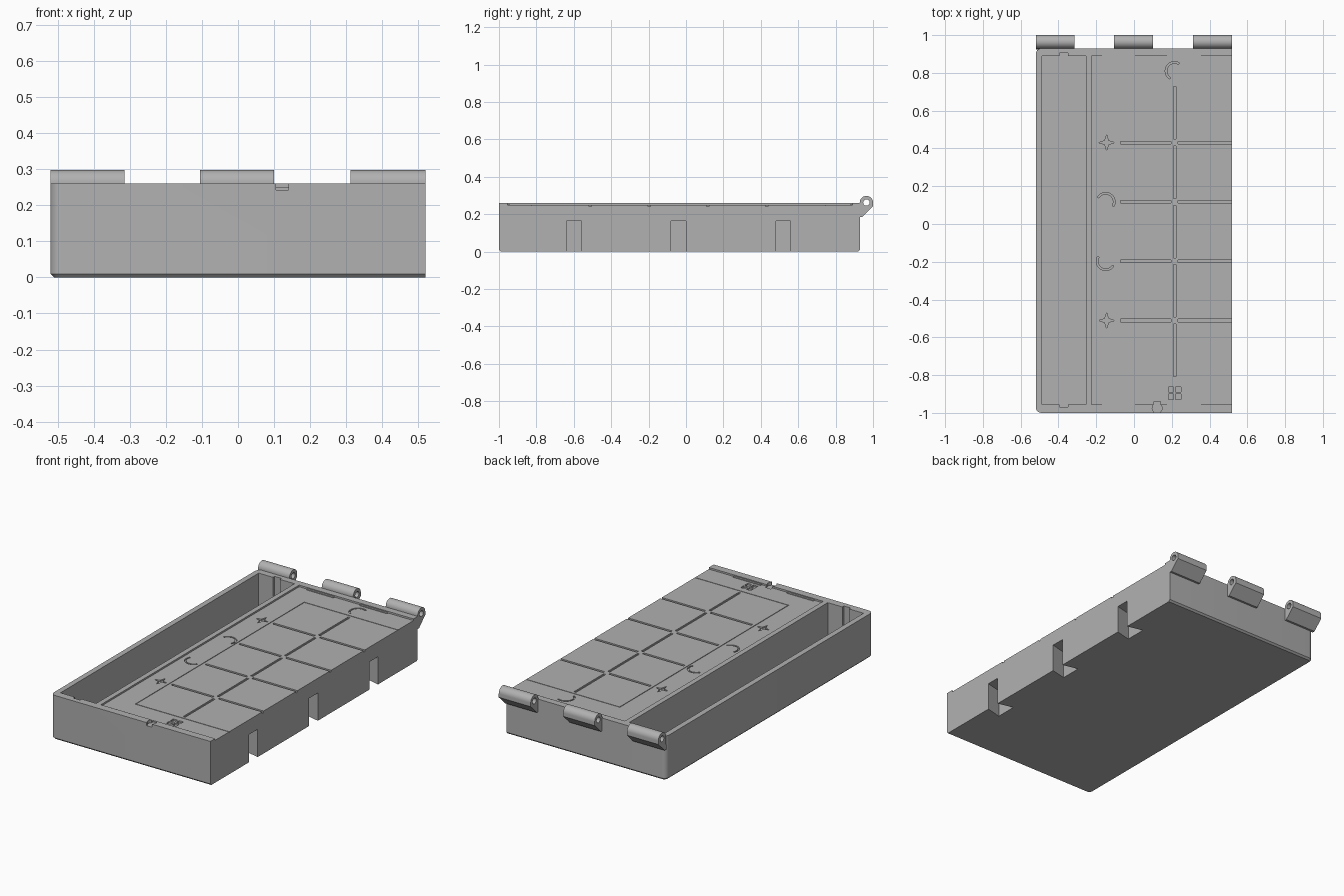
import bpy, bmesh, math

old = bpy.data.objects.get("Cube")
if old:
    bpy.data.objects.remove(old, do_unlink=True)

grey = bpy.data.materials.new("plain_grey")
grey.use_nodes = True
COLOUR = (0.44, 0.44, 0.44, 1)
grey.diffuse_color = COLOUR
grey.node_tree.nodes["Principled BSDF"].inputs["Base Color"].default_value = COLOUR


def loft(name, rings):
    """Closed solid through matching rings of 3D points."""
    bm = bmesh.new()
    loops = [[bm.verts.new(p) for p in ring] for ring in rings]
    n = len(loops[0])
    bm.faces.new(loops[0])
    bm.faces.new(loops[-1])
    for a, b in zip(loops, loops[1:]):
        for i in range(n):
            j = (i + 1) % n
            bm.faces.new((a[i], a[j], b[j], b[i]))
    bmesh.ops.recalc_face_normals(bm, faces=bm.faces)
    mesh = bpy.data.meshes.new(name)
    bm.to_mesh(mesh)
    bm.free()
    mesh.materials.append(grey)
    ob = bpy.data.objects.new(name, mesh)
    bpy.context.collection.objects.link(ob)
    return ob


def prism(name, pts, lo, hi, axis="z"):
    if axis == "z":
        return loft(name, [[(a, b, h) for a, b in pts] for h in (lo, hi)])
    return loft(name, [[(h, a, b) for a, b in pts] for h in (lo, hi)])


def rect(x0, x1, y0, y1):
    return [(x0, y0), (x1, y0), (x1, y1), (x0, y1)]


def arc(cx, cy, r, start, end, n):
    angles = [math.radians(start + (end - start) * i / n) for i in range(n + 1)]
    return [(cx + r * math.cos(t), cy + r * math.sin(t)) for t in angles]


def select(ob):
    bpy.ops.object.select_all(action="DESELECT")
    ob.select_set(True)
    bpy.context.view_layer.objects.active = ob


def cut(target, pts, lo, hi, axis="z"):
    """Remove a prism from the target."""
    cutter = prism("cutter", pts, lo, hi, axis)
    cutter.hide_render = True
    select(target)
    mod = target.modifiers.new("cut", "BOOLEAN")
    mod.operation, mod.solver, mod.object = "DIFFERENCE", "EXACT", cutter
    bpy.ops.object.modifier_apply(modifier=mod.name)
    bpy.data.objects.remove(cutter, do_unlink=True)


def smooth(ob):
    select(ob)
    bpy.ops.object.shade_smooth_by_angle(angle=math.radians(30))


HALF, FRONT, BACK, TOP = 0.52, -1.0, 0.93, 0.26
FLOOR, GROOVE = 0.25, 0.241


# Case body: rounded on the outer side, chamfered underneath
def outline(d, z):
    r = 0.03
    pts = [(HALF, FRONT + d), (HALF, BACK - d)]
    pts += arc(-HALF + r, BACK - r, r - d, 90, 180, 6)
    pts += arc(-HALF + r, FRONT + r, r - d, 180, 270, 6)
    return [(x, y, z) for x, y in pts]


body = loft("case_body", [outline(0.01, 0), outline(0, 0.01), outline(0, TOP)])

# Deep storage compartment with a slot at each end
bx0, bx1, by0, by1 = -0.488, -0.255, -0.955, 0.89
sx0, sx1, sd = -0.395, -0.35, 0.015
cut(body, [(bx0, by0), (sx0, by0), (sx0, by0 - sd), (sx1, by0 - sd), (sx1, by0),
           (bx1, by0), (bx1, by1), (sx1, by1), (sx1, by1 + sd), (sx0, by1 + sd),
           (sx0, by1), (bx0, by1)], 0.03, 0.4)

# Shallow board recess, open on the joining side
cut(body, rect(-0.225, 0.6, by0, by1), FLOOR, 0.4)

# Latch notch in the front lip
cut(body, rect(0.105, 0.14, -1.05, -0.94), 0.242, 0.4)
cut(body, arc(0.1225, -0.975, 0.026, 0, 345, 23), 0.242, 0.4)

# Dovetail sockets under the joining side
for y in (-0.6, -0.04, 0.52):
    cut(body, [(0.56, y - 0.033), (0.52, y - 0.04), (0.425, y - 0.063),
               (0.425, y + 0.063), (0.52, y + 0.04), (0.56, y + 0.033)], -0.05, 0.163)

# Board grooves: rows, centre line and thin border
rows = [-0.825 + 0.314 * i for i in range(6)]
left, mid, gap, w = -0.09, 0.215, 0.018, 0.007
for y in rows[1:-1]:
    cut(body, rect(left + gap, mid - gap, y - w, y + w), GROOVE, 0.3)
    cut(body, rect(mid + gap, 0.6, y - w, y + w), GROOVE, 0.3)
for y0, y1 in zip(rows, rows[1:]):
    cut(body, rect(mid - w, mid + w, y0 + gap, y1 - gap), GROOVE, 0.3)
t = 0.002
cut(body, rect(left - t, left + t, rows[0], rows[-1]), 0.246, 0.3)
for y in (rows[0], rows[-1]):
    cut(body, rect(left - t, 0.6, y - t, y + t), 0.246, 0.3)

# Board marks: four-pointed stars and crescents beside the rows
for y in (rows[1], rows[4]):
    star = []
    for i in range(8):
        r, a = (0.014, 0.042)[i % 2 == 0], math.radians(45 * i)
        star.append((-0.145 + r * math.cos(a), y + r * math.sin(a)))
    cut(body, star, GROOVE, 0.3)
for x, y, turn in ((-0.15, rows[2], 150), (-0.15, rows[3], -30), (mid, 0.81, 60)):
    shape = arc(x, y, 0.05, turn, turn + 180, 14)
    shape += arc(x, y, 0.041, turn + 180, turn, 14)
    cut(body, shape, GROOVE, 0.3)

# Small square mark made of four cells
for sx in (-1, 1):
    for sy in (-1, 1):
        x, y = mid + sx * 0.019, -0.895 + sy * 0.019
        cut(body, rect(x - 0.014, x + 0.014, y - 0.014, y + 0.014), GROOVE, 0.3)
smooth(body)

# Slim retaining ribs at the ends of the recess
for x0, x1 in ((-0.17, 0.005), (0.175, 0.355)):
    for y in (by0 + 0.005, by1 - 0.005):
        rib = prism("retaining_rib", rect(x0, x1, y - 0.006, y + 0.006), 0.248, 0.254)

# Hinge knuckles with sloped gussets and a pin bore
hy, hz, hr = 0.9645, 0.2625, 0.0355
for label, x0, x1 in (("right", -0.52, -0.315), ("middle", -0.105, 0.1),
                      ("left", 0.312, 0.52)):
    profile = [(0.925, 0.185), (0.942, 0.185), (hy + hr, 0.242)]
    profile += arc(hy, hz, hr, 0, 180, 20)
    knuckle = prism("hinge_knuckle_" + label, profile, x0, x1, "x")
    cut(knuckle, arc(hy, hz, 0.017, 0, 345, 23), x0 - 0.1, x1 + 0.1, "x")
    smooth(knuckle)
